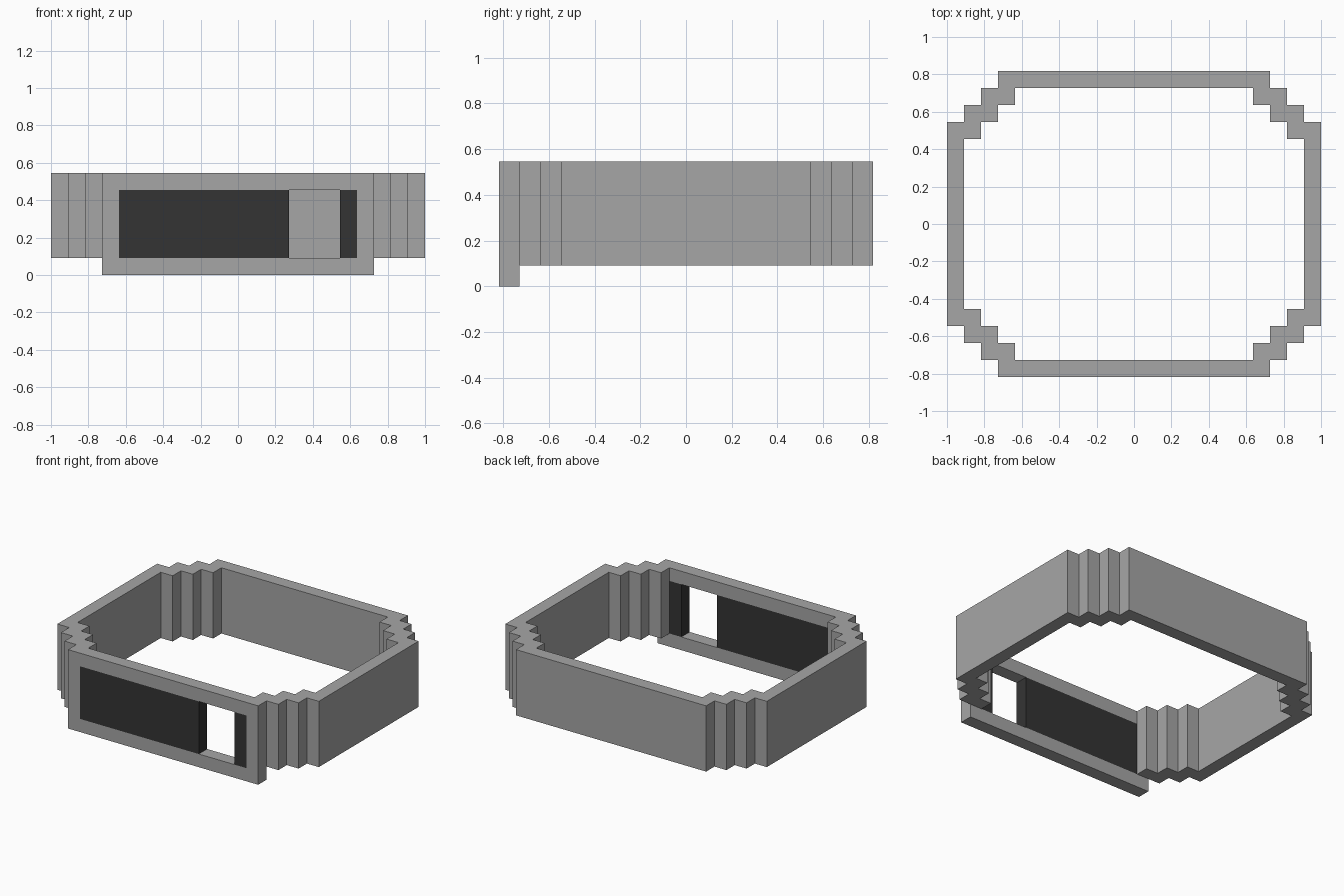
import bpy
import bmesh

cube = bpy.data.objects.get("Cube")
if cube:
    bpy.data.objects.remove(cube, do_unlink=True)

U = 1 / 11  # one block of the stepped grid


def material(name, value):
    mat = bpy.data.materials.new(name)
    mat.use_nodes = True
    colour = (value, value, value, 1)
    mat.diffuse_color = colour
    mat.node_tree.nodes["Principled BSDF"].inputs["Base Color"].default_value = colour
    return mat


grey = material("mid grey", 0.38)
dark = material("charcoal", 0.034)


def extruded(name, faces, vector, mat):
    """Extrude flat faces, given in block units, along a vector."""
    bm = bmesh.new()
    for face in faces:
        bm.faces.new([bm.verts.new([c * U for c in p]) for p in face])
    bmesh.ops.remove_doubles(bm, verts=bm.verts, dist=1e-5)
    result = bmesh.ops.extrude_face_region(bm, geom=bm.faces[:], use_keep_orig=True)
    moved = [g for g in result["geom"] if isinstance(g, bmesh.types.BMVert)]
    bmesh.ops.translate(bm, verts=moved, vec=[c * U for c in vector])
    bmesh.ops.recalc_face_normals(bm, faces=bm.faces)
    mesh = bpy.data.meshes.new(name)
    bm.to_mesh(mesh)
    bm.free()
    mesh.materials.append(mat)
    obj = bpy.data.objects.new(name, mesh)
    bpy.context.collection.objects.link(obj)
    return obj


def rect(x0, x1, z0, z1):
    return [(x0, -9, z0), (x1, -9, z0), (x1, -9, z1), (x0, -9, z1)]


# Stepped band: sides, corners and back
def around(corner, front):
    """Run one corner's steps from the front right, round the back, to the front left."""
    right = [(x, -y) for x, y in front] + [(x, y) for x, y in reversed(corner)]
    return right + [(-x, y) for x, y in reversed(right)]


inner = [(7, 8), (7, 7), (8, 7), (8, 6), (9, 6), (9, 5), (10, 5)]
outer = [(x + 1, y + 1) for x, y in inner]
outline = around(inner, inner) + around(outer, outer[1:])[::-1]
extruded("stepped_band", [[(x, y, 1) for x, y in outline]], (0, 0, 5), grey)

# Front frame around the opening
border, hole = rect(-8, 8, 0, 6), rect(-7, 7, 1, 5)
frame = [[border[i], border[(i + 1) % 4], hole[(i + 1) % 4], hole[i]] for i in range(4)]
extruded("front_frame", frame, (0, 1, 0), grey)

# Dark panels filling the opening, with a gap between them
extruded("wide_panel", [rect(-7, 3, 1, 5)], (0, 1, 0), dark)
extruded("narrow_panel", [rect(6, 7, 1, 5)], (0, 1, 0), dark)
